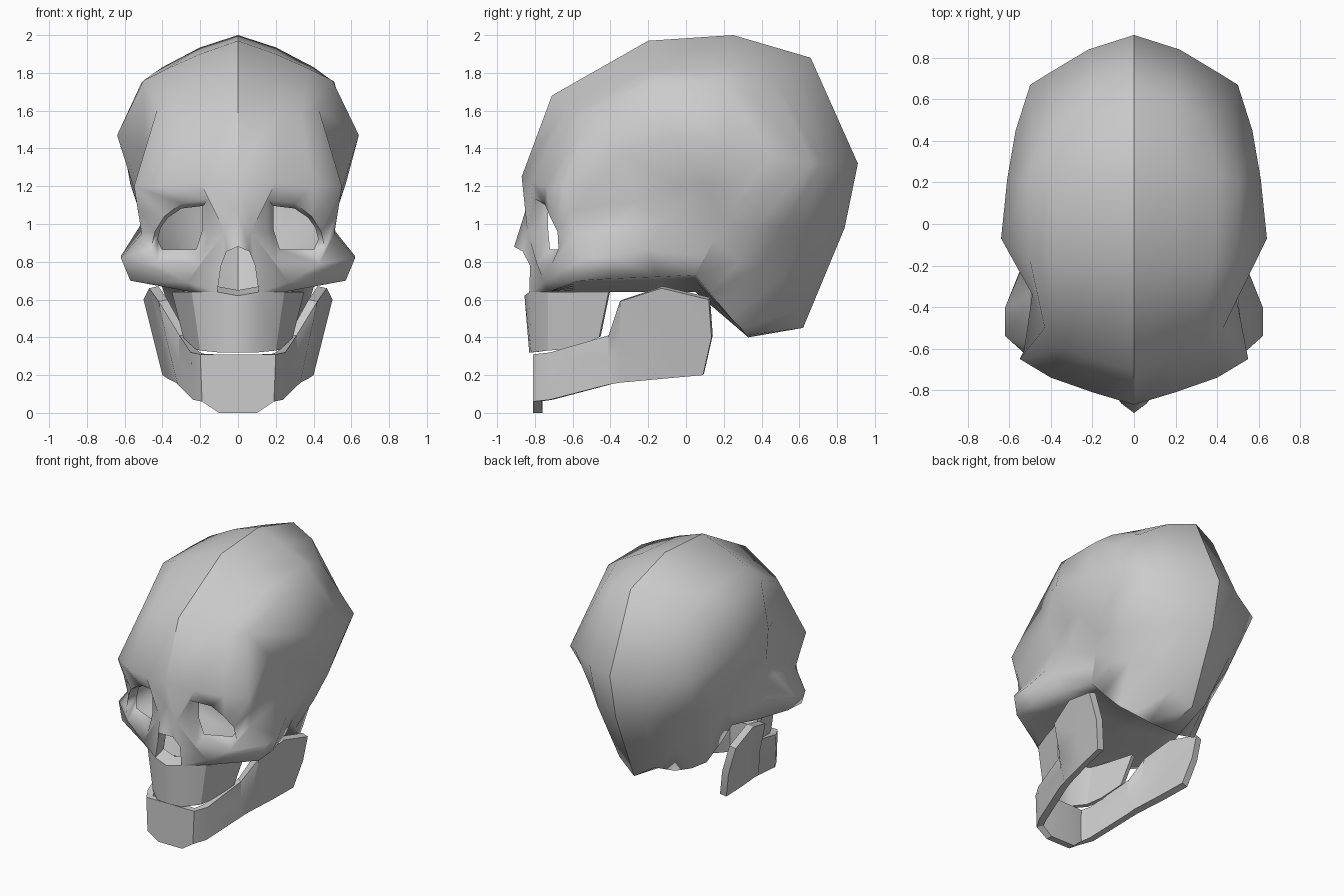
import bpy, bmesh, math
from mathutils import Vector

default_cube = bpy.data.objects.get("Cube")
if default_cube:
    bpy.data.objects.remove(default_cube, do_unlink=True)

bone = bpy.data.materials.new("bone_grey")
bone.use_nodes = True
bone_colour = (0.6, 0.6, 0.6, 1)
bone.diffuse_color = bone_colour
bone.node_tree.nodes["Principled BSDF"].inputs["Base Color"].default_value = bone_colour


def points(*coords):
    return [Vector(c) for c in coords]


def add_face(bm, corners):
    """Add one face on the left half and its mirror image on the right half."""
    for side in (1, -1):
        verts = [bm.verts.new((p.x * side, p.y, p.z)) for p in corners]
        bm.faces.new(verts[::side])


def loft(bm, rows, closed=False):
    """Skin a strip of quads between neighbouring rows of points."""
    for row, following in zip(rows, rows[1:]):
        count = len(row)
        for i in range(count if closed else count - 1):
            k = (i + 1) % count
            add_face(bm, [row[i], row[k], following[k], following[i]])


def finish(name, bm, smooth_angle, thickness=0):
    """Weld both halves, turn the faces outward, thicken, shade and colour."""
    bmesh.ops.remove_doubles(bm, verts=bm.verts[:], dist=0.002)
    bmesh.ops.triangulate(bm, faces=[f for f in bm.faces if len(f.verts) > 4])
    bmesh.ops.recalc_face_normals(bm, faces=bm.faces[:])
    centre = sum((v.co for v in bm.verts), Vector()) / len(bm.verts)
    bm.normal_update()
    outward = sum(f.normal.dot(f.calc_center_median() - centre) * f.calc_area() for f in bm.faces)
    if outward < 0:
        bmesh.ops.reverse_faces(bm, faces=bm.faces[:])
    mesh = bpy.data.meshes.new(name)
    bm.to_mesh(mesh)
    bm.free()
    mesh.materials.append(bone)
    obj = bpy.data.objects.new(name, mesh)
    bpy.context.collection.objects.link(obj)
    bpy.ops.object.select_all(action='DESELECT')
    obj.select_set(True)
    bpy.context.view_layer.objects.active = obj
    if thickness:
        shell = obj.modifiers.new("thickness", 'SOLIDIFY')
        shell.thickness = thickness
        shell.offset = -1
        bpy.ops.object.modifier_apply(modifier=shell.name)
    bpy.ops.object.shade_smooth_by_angle(angle=math.radians(smooth_angle))
    return obj


# Vault lines: each runs from the brow over the top and back to the base
middle_line = points((0, -.87, 1.25), (0, -.71, 1.68), (0, -.2, 1.97), (0, .25, 2), (0, .66, 1.88),
                     (0, .91, 1.32), (0, .84, .98), (0, .62, .45), (0, .33, .4))
inner_line = points((.2, -.81, 1.22), (.22, -.64, 1.61), (.2, -.2, 1.9), (.2, .24, 1.935), (.2, .6, 1.83),
                    (.22, .84, 1.32), (.2, .77, .98), (.15, .58, .54), (.13, .32, .41))
outer_line = points((.4, -.74, 1.2), (.33, -.6, 1.58), (.38, -.2, 1.82), (.4, .24, 1.83), (.36, .48, 1.74),
                    (.42, .72, 1.32), (.34, .62, .98), (.26, .5, .7), (.25, .29, .45))
crest_line = points((.55, -.65, 1.2), (.43, -.5, 1.6), (.5, -.18, 1.76), (.51, .2, 1.75), (.48, .36, 1.66),
                    (.5, .67, 1.32), (.43, .5, .98), (.36, .39, .78), (.34, .24, .5))
side_line = points((.53, -.61, 1.07), (.49, -.34, 1.38), (.64, -.07, 1.47), (.61, .22, 1.43), (.57, .45, 1.36),
                   (.55, .44, 1.2), (.5, .36, .98), (.44, .28, .8), (.39, .13, .63))
temple_line = points((.51, -.58, .95), (.49, -.26, 1.12), (.555, -.04, 1.2), (.57, .1, 1.21), (.56, .22, 1.2),
                     (.53, .25, 1.1), (.5, .22, 1), (.47, .15, .92), (.42, .05, .73))
vault = [middle_line, inner_line, outer_line, crest_line, side_line, temple_line]

skull = bmesh.new()
loft(skull, vault)

# Cheekbone and the arch that runs back from it
cheek = Vector((.62, -.54, .82))
arch_top = [temple_line[0]] + points((.5, -.35, .98), (.5, -.12, 1.02)) + [temple_line[7]]
arch_ridge = [cheek] + points((.62, -.4, .83), (.54, -.2, .87)) + [(temple_line[7] + temple_line[8]) / 2]
arch_base = points((.57, -.57, .7), (.57, -.4, .71), (.5, -.15, .72)) + [temple_line[8]]
loft(skull, [arch_top, arch_ridge, arch_base])
add_face(skull, temple_line[:8] + [arch_top[2], arch_top[1]])

# Eye socket: face around it, edge, and a short rim going inward
beside_nose = Vector((.07, -.84, .96))
under_eye = Vector((.27, -.75, .69))
socket_surround = [line[0] for line in vault[1:]] + [cheek, under_eye, beside_nose]
socket_edge = points((.155, -.8, 1.13), (.3, -.75, 1.11), (.39, -.72, 1.04), (.44, -.68, .96),
                     (.46, -.675, .87), (.43, -.71, .79), (.2, -.79, .79), (.155, -.8, .95))
socket_rim = []
for p in socket_edge:
    socket_rim.append(Vector((.3 + (p.x - .3) * .78, p.y + .07, .98 + (p.z - .96) * .68)))
loft(skull, [socket_surround, socket_edge, socket_rim], closed=True)

# Upper jaw outline: gums on top, teeth below
gum_line = points((0, -.855, .62), (.11, -.83, .64), (.245, -.73, .64), (.3, -.58, .64), (.35, -.41, .64))
tooth_line = points((0, -.83, .32), (.1, -.82, .32), (.2, -.73, .33), (.235, -.61, .34), (.29, -.46, .4))

# Nose bridge and the opening with its inner rim
bridge = [middle_line[0]] + points((0, -.85, 1.07), (0, -.91, .88))
nostril_top = Vector((.06, -.865, .855))
nostril_side = Vector((.09, -.825, .78))
loft(skull, [bridge, [inner_line[0], beside_nose, nostril_top]])
nose_edge = [bridge[-1], nostril_top, nostril_side, gum_line[1], gum_line[0]]
loft(skull, [nose_edge, [p + Vector((0, .1, .03)) for p in nose_edge]])

# Face between the nose, the cheekbone and the upper jaw
add_face(skull, [nostril_top, nostril_side, beside_nose])
add_face(skull, [nostril_side, gum_line[1], under_eye, beside_nose])
add_face(skull, [gum_line[1], gum_line[2], under_eye])
add_face(skull, [under_eye, arch_base[0], cheek])
add_face(skull, [under_eye, gum_line[2], arch_base[0]])

# Underside, from the back edge of the vault forward to the upper jaw
base_rows = [[line[-1] for line in vault]]
for p in arch_base[::-1] + [gum_line[2]]:
    steps = [k / 5 for k in range(6)]
    base_rows.append([Vector((p.x * s, p.y, .64 + (p.z - .64) * s)) for s in steps])
loft(skull, base_rows)
skull_object = finish("skull", skull, 75)

# The suture along the middle of the vault stays crisp
skull_mesh = skull_object.data
for edge in skull_mesh.edges:
    ends = [skull_mesh.vertices[i].co for i in edge.vertices]
    if all(abs(co.x) < .001 and (co.z > 1.2 or co.y > .2) for co in ends):
        edge.use_edge_sharp = True

# Upper jaw wall
upper_jaw = bmesh.new()
loft(upper_jaw, [gum_line, tooth_line])
finish("upper_jaw", upper_jaw, 30, thickness=0.03)

# Lower jaw: chin, side bar and upright branch
jaw_top = points((0, -.81, .31), (.1, -.81, .31), (.2, -.81, .31), (.25, -.72, .32), (.31, -.41, .41),
                 (.42, -.35, .59), (.47, -.13, .66), (.5, .12, .6))
jaw_bottom = points((0, -.81, 0), (.1, -.81, 0), (.19, -.81, .06), (.24, -.72, .07), (.32, -.41, .15),
                    (.33, -.35, .16), (.37, -.13, .18), (.4, .09, .2))
jaw_middle = [(a + b) / 2 for a, b in zip(jaw_top, jaw_bottom)]
jaw_middle[-1].y += .03
lower_jaw = bmesh.new()
loft(lower_jaw, [jaw_top, jaw_middle, jaw_bottom])
finish("lower_jaw", lower_jaw, 30, thickness=0.05)
